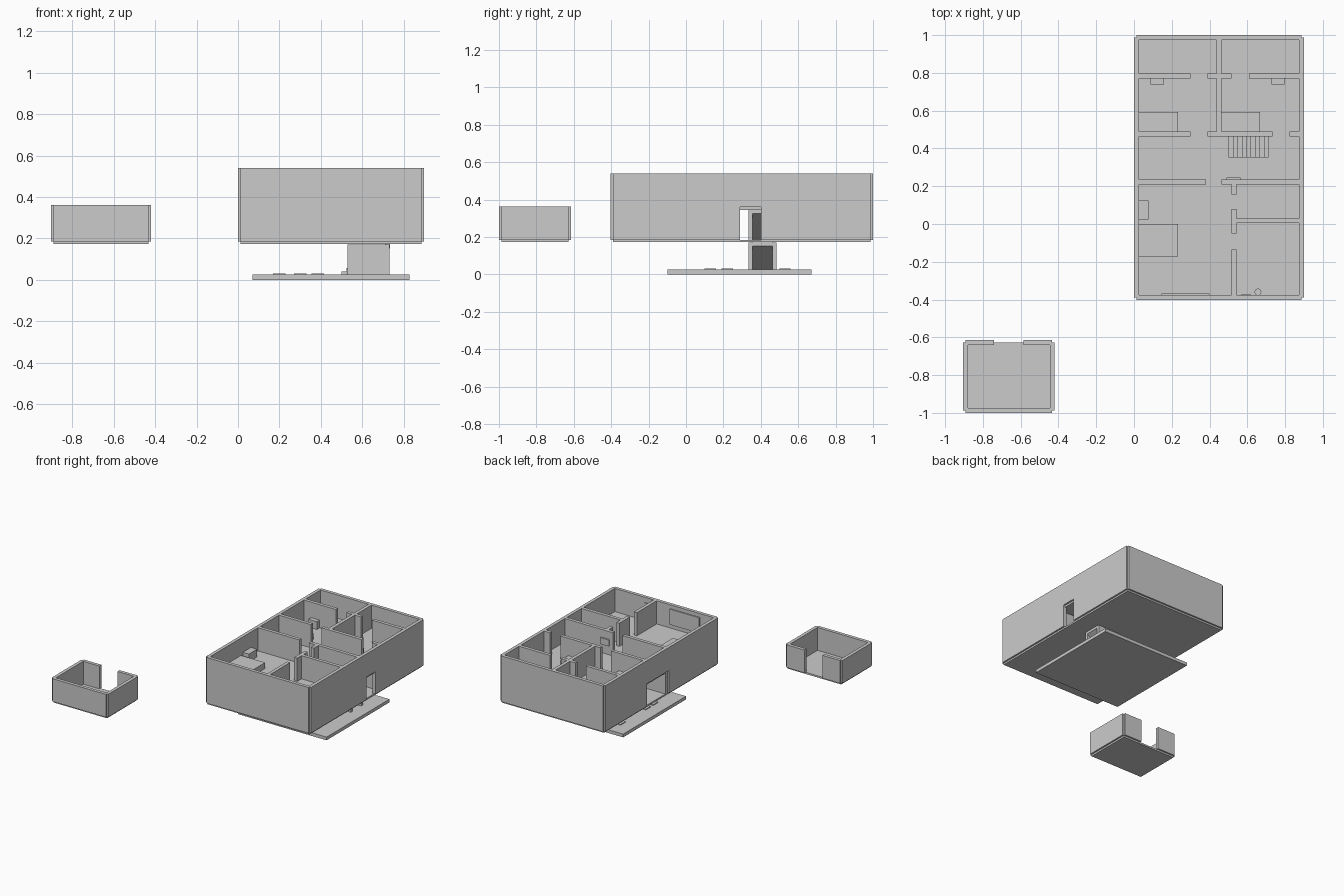
import bpy, bmesh

if "Cube" in bpy.data.objects:
    bpy.data.objects.remove(bpy.data.objects["Cube"])

T = 0.026            # wall thickness
G0, G1 = 0.185, 0.345  # ground storey
F0, F1 = 0.36, 0.54    # upper storey
HOLE = (0.5, 0.735, 0.355, 0.463)  # stairwell


def boxes(name, items):
    """One object from boxes given as (x0, x1, y0, y1, z0, z1)."""
    bm = bmesh.new()
    for x0, x1, y0, y1, z0, z1 in items:
        r = bmesh.ops.create_cube(bm, size=1)
        for v in r["verts"]:
            v.co = ((x0 + x1) / 2 + v.co.x * (x1 - x0),
                    (y0 + y1) / 2 + v.co.y * (y1 - y0),
                    (z0 + z1) / 2 + v.co.z * (z1 - z0))
    return finish(name, bm)


def finish(name, bm):
    me = bpy.data.meshes.new(name)
    bm.to_mesh(me)
    bm.free()
    ob = bpy.data.objects.new(name, me)
    bpy.context.collection.objects.link(ob)
    return ob


def profile(name, pts, y0, y1):
    """Extrude an xz outline from y0 to y1."""
    bm = bmesh.new()
    f = bm.faces.new([bm.verts.new((x, y0, z)) for x, z in pts])
    r = bmesh.ops.extrude_face_region(bm, geom=[f])
    for v in r["geom"]:
        if isinstance(v, bmesh.types.BMVert):
            v.co.y = y1
    bmesh.ops.recalc_face_normals(bm, faces=bm.faces)
    return finish(name, bm)


def cylinder(name, x, y, r, z0, z1):
    bpy.ops.mesh.primitive_cylinder_add(vertices=24, radius=r, depth=z1 - z0,
                                        location=(x, y, (z0 + z1) / 2))
    bpy.context.object.name = name
    bpy.ops.object.shade_smooth_by_angle()


def along_x(y, spans, z0, z1):
    return [(a, b, y - T / 2, y + T / 2, z0, z1) for a, b in spans]


def along_y(x, spans, z0, z1):
    return [(x - T / 2, x + T / 2, a, b, z0, z1) for a, b in spans]


def floor(name, z0, z1):
    x0, x1, y0, y1 = 0.013, 0.887, -0.39, 0.987
    a, b, c, d = HOLE
    boxes(name, [(x0, a, y0, y1, z0, z1), (b, x1, y0, y1, z0, z1),
                 (a, b, y0, c, z0, z1), (a, b, d, y1, z0, z1)])


# Main house: floors and outer walls
floor("ground_floor", 0.172, G0)
floor("upper_floor", G1, F0)
W, E, S, N = 0.013, 0.887, -0.39, 0.987   # wall centre lines
boxes("outer_walls",
      along_x(S, [(W, E)], G0, F1) + along_x(N, [(W, E)], G0, F1)
      + along_y(W, [(S, 0.21), (0.48, N)], G0, F0) + along_y(W, [(S, N)], F0, F1)
      + along_y(E, [(S, 0.29), (0.40, N)], G0, F0) + along_y(E, [(S, N)], F0, F1))

# Inner walls
boxes("ground_partitions", along_x(0.222, [(W, E)], G0, G1)
      + along_x(0.477, [(W, E)], G0, G1))
boxes("upper_partitions",
      along_x(0.784, [(W, 0.30), (0.39, 0.515), (0.61, E)], F0, F1)
      + along_x(0.477, [(W, 0.30), (0.39, 0.733), (0.823, E)], F0, F1)
      + along_x(0.222, [(W, 0.38), (0.463, E)], F0, F1)
      + along_x(0.017, [(0.529, E)], F0, F1)
      + along_y(0.45, [(0.477, N)], F0, F1)
      + along_y(0.529, [(0.156, 0.222), (-0.05, 0.08), (S, -0.135)], F0, F1))

# Upper storey furniture
for i, (x0, x1, y0, y1) in enumerate([(0.025, 0.233, 0.49, 0.593),
                                      (0.463, 0.667, 0.49, 0.593),
                                      (0.025, 0.233, -0.173, 0.0)]):
    boxes(f"bed_{i}", [(x0, x1, y0, y1, F0, F0 + 0.045)])
for i, (x0, x1, y0, y1) in enumerate([(0.087, 0.16, 0.738, 0.771),
                                      (0.727, 0.797, 0.738, 0.771),
                                      (0.025, 0.077, 0.024, 0.124)]):
    boxes(f"cabinet_{i}", [(x0, x1, y0, y1, F0, F0 + 0.06)])
boxes("wall_screen", [(0.49, 0.565, 0.235, 0.246, 0.43, 0.48)])
boxes("front_wall_panel", [(0.145, 0.40, -0.378, -0.368, 0.39, 0.51)])
boxes("mirror", [(0.57, 0.617, -0.378, -0.371, 0.44, 0.50)])
cylinder("basin", 0.656, -0.36, 0.018, F0, F0 + 0.07)

# Basement slab with low pads
boxes("basement_slab", [(0.07, 0.83, -0.1, 0.67, 0, 0.025)])
boxes("floor_pads", [(x - 0.03, x + 0.03, y - 0.03, y + 0.03, 0.025, 0.031)
                     for x in (0.20, 0.30, 0.385) for y in (0.13, 0.22, 0.53)])

# Stair flights: treads above, sloped underside below
STEPS = 10
for name, z0, z1 in (("lower", 0.025, 0.185), ("upper", G0, F0)):
    run, rise = (0.735 - 0.5) / STEPS, (z1 - z0) / STEPS
    pts = [(0.5, z0)]
    for i in range(STEPS):
        pts += [(0.5 + i * run, z0 + (i + 1) * rise),
                (0.5 + (i + 1) * run, z0 + (i + 1) * rise)]
    pts += [(0.735, z1 - 2 * rise), (0.5 + run, z0)]
    profile(name + "_stair", pts, 0.355, 0.463)
    top = z1 - 0.014
    boxes(name + "_stair_sides", [(0.53, 0.733, 0.335, 0.355, z0, top),
                                  (0.53, 0.733, 0.463, 0.483, z0, top)])

# Small outbuilding with a door gap at the back
w, e, s, n = -0.892, -0.433, -0.987, -0.627
boxes("outbuilding_floor", [(w, e, s, n, 0.172, G0)])
boxes("outbuilding_walls",
      along_x(s, [(w, e)], G0, 0.362)
      + along_x(n, [(w, -0.74), (-0.585, e)], G0, 0.362)
      + along_y(w, [(s, n)], G0, 0.362) + along_y(e, [(s, n)], G0, 0.362))
